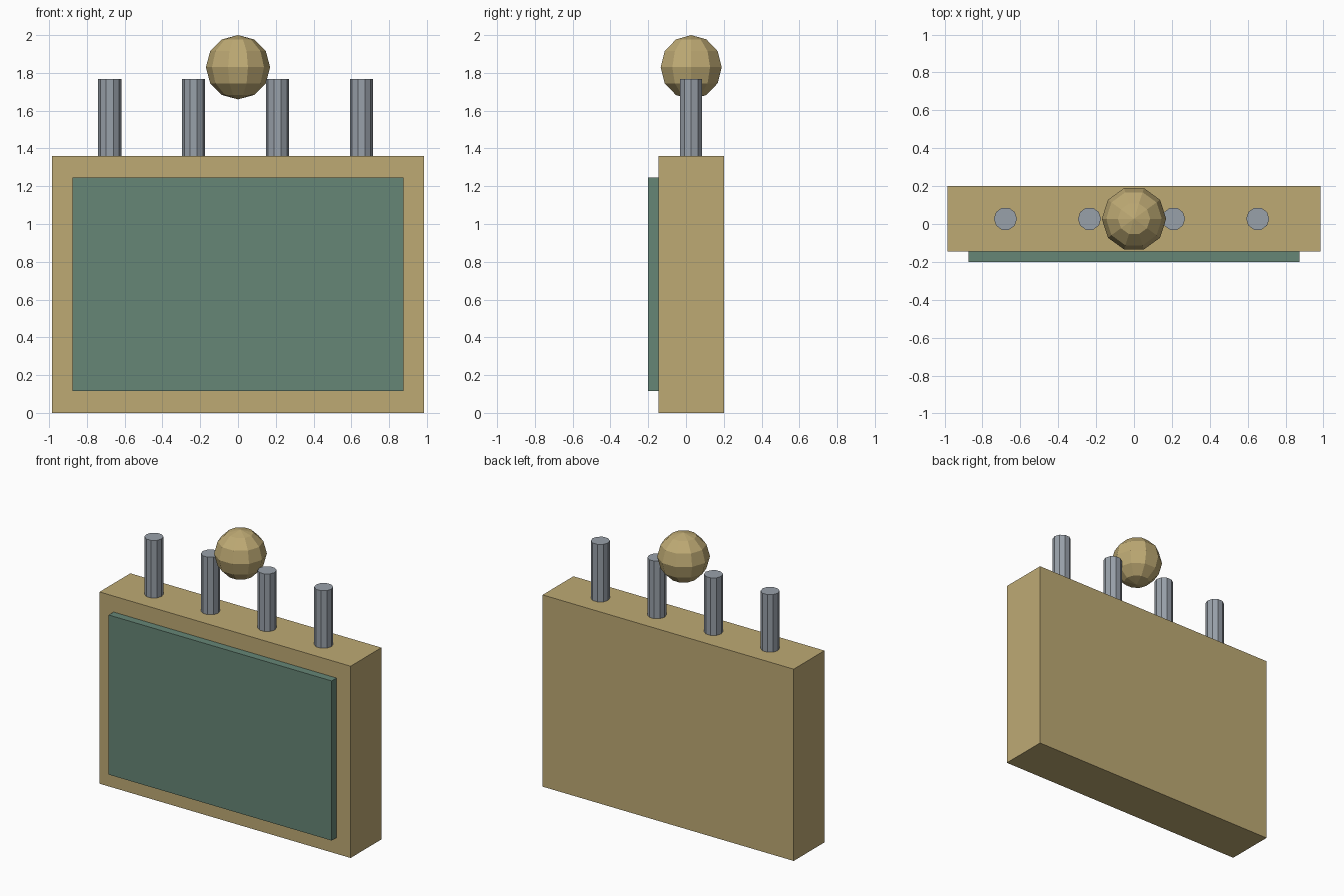
import bpy
import bmesh
import math
from mathutils import Matrix

if "Cube" in bpy.data.objects:
    bpy.data.objects.remove(bpy.data.objects["Cube"])


def material(name, r, g, b):
    def lin(c):
        c /= 255
        return c / 12.92 if c <= 0.04045 else ((c + 0.055) / 1.055) ** 2.4
    m = bpy.data.materials.new(name)
    m.diffuse_color = (lin(r), lin(g), lin(b), 1)
    m.use_nodes = True
    m.node_tree.nodes["Principled BSDF"].inputs["Base Color"].default_value = m.diffuse_color
    return m


TAN = material("tan", 190, 170, 116)
GREEN = material("muted green", 102, 134, 118)
STEEL = material("steel grey", 153, 161, 170)
MID_Y = 0.0275  # centre line of the case depth


def finish(name, bm, mat):
    bmesh.ops.recalc_face_normals(bm, faces=bm.faces)
    mesh = bpy.data.meshes.new(name)
    bm.to_mesh(mesh)
    bm.free()
    mesh.materials.append(mat)
    obj = bpy.data.objects.new(name, mesh)
    bpy.context.collection.objects.link(obj)
    return obj


def box(name, lo, hi, mat):
    bm = bmesh.new()
    size = [h - l for l, h in zip(lo, hi)]
    mid = [(h + l) / 2 for l, h in zip(lo, hi)]
    bmesh.ops.create_cube(bm, size=1, matrix=Matrix.Translation(mid) @ Matrix.Diagonal((*size, 1)))
    return finish(name, bm, mat)


def lathe(name, profile, centre, mat, sides=10):
    """Spin a (radius, z) profile into flat faces, with a corner on +x."""
    bm = bmesh.new()
    rings = [[bm.verts.new((r * math.cos(math.tau * i / sides),
                            r * math.sin(math.tau * i / sides), z))
              for i in range(sides)] for r, z in profile]
    for a, b in zip(rings, rings[1:]):
        for i in range(sides):
            j = (i + 1) % sides
            bm.faces.new((a[i], a[j], b[j], b[i]))
    for ring in (rings[0], rings[-1]):
        bm.faces.new(ring)
    # A zero-radius end collapses to a single pole
    bmesh.ops.remove_doubles(bm, verts=bm.verts, dist=1e-5)
    obj = finish(name, bm, mat)
    obj.location = centre
    return obj


# Case and raised front panel
box("case", (-0.985, -0.145, 0), (0.985, 0.2, 1.36), TAN)
box("front_panel", (-0.875, -0.2, 0.115), (0.875, -0.145, 1.247), GREEN)

# Row of four pins on the top
for n in range(4):
    lathe(f"pin_{n + 1}", [(0.061, 1.36), (0.061, 1.768)],
          (-0.679 + n * 0.444, MID_Y, 0), STEEL)

# Faceted ball above the middle
R = 0.17
ball = [(R * math.sin(math.pi * k / 6), -R * math.cos(math.pi * k / 6)) for k in range(7)]
lathe("ball", ball, (0, MID_Y, 2 - R), TAN)
